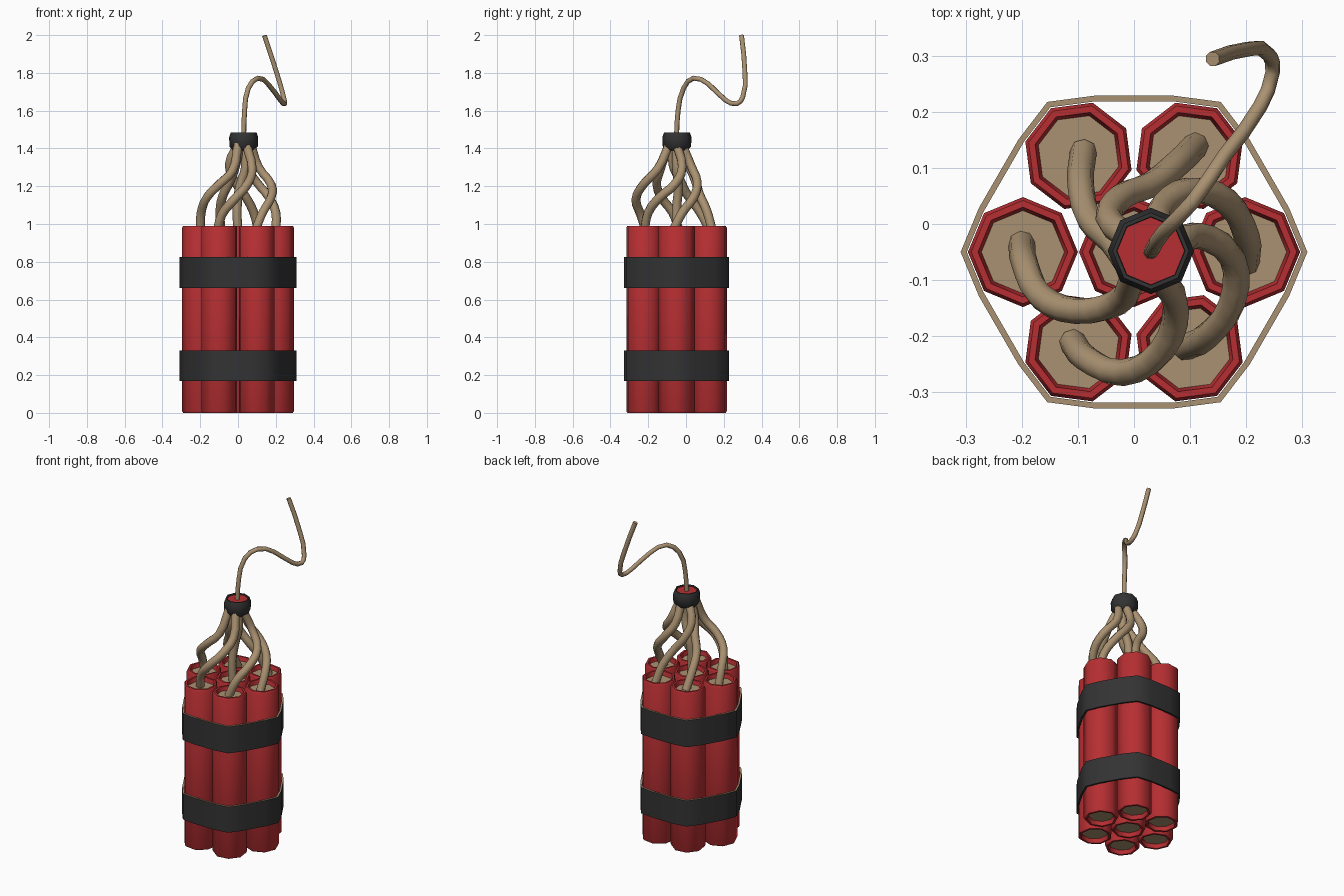
import bpy, bmesh, math

if "Cube" in bpy.data.objects:
    bpy.data.objects.remove(bpy.data.objects["Cube"])

CY = -0.05          # bundle axis sits slightly forward
SIDES = 8


def material(name, rgb):
    m = bpy.data.materials.new(name)
    m.diffuse_color = (*rgb, 1)
    m.use_nodes = True
    m.node_tree.nodes["Principled BSDF"].inputs["Base Color"].default_value = m.diffuse_color
    return m


RED = material("red paper", (0.47, 0.028, 0.032))
TAN = material("tan cord", (0.40, 0.285, 0.165))
BLACK = material("black tape", (0.033, 0.033, 0.033))


def shade(obj, angle):
    bpy.ops.object.select_all(action='DESELECT')
    obj.select_set(True)
    bpy.context.view_layer.objects.active = obj
    bpy.ops.object.shade_smooth_by_angle(angle=math.radians(angle))


def loft(name, rings, mats, ring_mats, caps=None, closed=False):
    """Skin a list of rings; ring_mats gives a material per strip, caps per end."""
    bm = bmesh.new()
    loops = [[bm.verts.new(p) for p in r] for r in rings]
    pairs = list(zip(loops, loops[1:] + (loops[:1] if closed else [])))
    for (a, b), mi in zip(pairs, ring_mats):
        for i in range(len(a)):
            j = (i + 1) % len(a)
            bm.faces.new((a[i], a[j], b[j], b[i])).material_index = mi
    if caps:
        bm.faces.new(loops[0]).material_index = caps[0]
        bm.faces.new(loops[-1]).material_index = caps[1]
    bmesh.ops.recalc_face_normals(bm, faces=bm.faces)
    me = bpy.data.meshes.new(name)
    bm.to_mesh(me)
    bm.free()
    for m in mats:
        me.materials.append(m)
    obj = bpy.data.objects.new(name, me)
    bpy.context.collection.objects.link(obj)
    shade(obj, 47)
    return obj


def ring(cx, cy, r, z, turn=0):
    return [(cx + r * math.cos(turn + math.tau * i / SIDES),
             cy + r * math.sin(turn + math.tau * i / SIDES), z) for i in range(SIDES)]


def tube(name, pts, radius, res=4):
    cu = bpy.data.curves.new(name, 'CURVE')
    cu.dimensions = '3D'
    cu.bevel_depth = radius
    cu.bevel_resolution = 2
    cu.use_fill_caps = True
    cu.resolution_u = res
    sp = cu.splines.new('BEZIER')
    sp.bezier_points.add(len(pts) - 1)
    for bp, p in zip(sp.bezier_points, pts):
        bp.co = p
        bp.handle_left_type = bp.handle_right_type = 'AUTO'
    cu.materials.append(TAN)
    obj = bpy.data.objects.new(name, cu)
    bpy.context.collection.objects.link(obj)
    bpy.ops.object.select_all(action='DESELECT')
    obj.select_set(True)
    bpy.context.view_layer.objects.active = obj
    bpy.ops.object.convert(target='MESH')
    shade(bpy.context.view_layer.objects.active, 47)


# Sticks: one in the middle, six around it, with recessed tan ends
angles = [math.radians(60 * k) for k in range(6)]
spots = [(0, CY, 0)] + [(0.198 * math.cos(a), CY + 0.198 * math.sin(a), a) for a in angles]
stick_profile = [(0.074, 0.025), (0.08, 0.0), (0.092, 0.0), (0.098, 0.01),
                 (0.098, 0.98), (0.092, 0.99), (0.08, 0.99), (0.074, 0.965)]
for n, (x, y, a) in enumerate(spots):
    loft(f"stick_{n}", [ring(x, y, r, z, a) for r, z in stick_profile],
         [RED, TAN], [0] * 7, caps=(1, 1))


# Tape bands wrapped around the outer sticks, tan on the inside and top edge
def wrap(r, z):
    pts = []
    for a in angles:
        cx, cy = 0.198 * math.cos(a), CY + 0.198 * math.sin(a)
        for d in (-45, 0, 45):
            t = a + math.radians(d)
            pts.append((cx + r * math.cos(t), cy + r * math.sin(t), z))
    return pts


for name, z0, z1 in (("lower_band", 0.17, 0.33), ("upper_band", 0.66, 0.825)):
    loft(name, [wrap(0.111, z0), wrap(0.111, z1), wrap(0.1, z1), wrap(0.1, z0)],
         [BLACK, TAN], [0, 1, 1, 0], closed=True)

# Short fuses swirling from each stick up into the collar
fuses = {
    "left": [(-0.2, -0.035, 0.96), (-0.195, -0.07, 1.06), (-0.165, -0.13, 1.14),
             (-0.1, -0.155, 1.21), (-0.03, -0.14, 1.28), (0.0, -0.09, 1.42)],
    "front_left": [(-0.11, -0.21, 0.96), (-0.085, -0.24, 1.05), (-0.02, -0.265, 1.13),
                   (0.05, -0.225, 1.21), (0.075, -0.15, 1.29), (0.045, -0.09, 1.42)],
    "front_right": [(0.09, -0.22, 0.96), (0.13, -0.2, 1.06), (0.175, -0.14, 1.14),
                    (0.175, -0.06, 1.21), (0.11, -0.02, 1.3), (0.07, -0.05, 1.42)],
    "right": [(0.2, -0.07, 0.96), (0.2, -0.02, 1.06), (0.165, 0.04, 1.14),
              (0.1, 0.06, 1.22), (0.05, 0.03, 1.3), (0.045, -0.02, 1.42)],
    "back_right": [(0.11, 0.14, 0.96), (0.08, 0.11, 1.07), (0.03, 0.07, 1.16),
                   (-0.02, 0.05, 1.23), (-0.045, 0.01, 1.32), (0.0, -0.03, 1.42)],
    "back_left": [(-0.09, 0.13, 0.96), (-0.095, 0.07, 1.07), (-0.08, 0.01, 1.15),
                  (-0.04, -0.03, 1.23), (-0.01, -0.07, 1.32), (0.01, -0.06, 1.42)],
    "centre": [(0, -0.05, 0.96), (-0.005, -0.05, 1.08), (0.01, -0.04, 1.2),
               (0.04, -0.05, 1.3), (0.03, -0.05, 1.42)],
}
for name, pts in fuses.items():
    tube(f"fuse_{name}", pts, 0.024, 3)

# Collar that gathers the fuses, with a red top
collar_profile = [(0.055, 1.39), (0.075, 1.41), (0.077, 1.46),
                  (0.068, 1.485), (0.061, 1.485), (0.06, 1.477)]
loft("collar", [ring(0.03, -0.048, r, z) for r, z in collar_profile],
     [BLACK, RED], [0] * 5, caps=(0, 1))

# Long main fuse with its bend and upturned tip
tube("main_fuse", [(0.03, -0.05, 1.46), (0.035, -0.042, 1.6), (0.055, -0.012, 1.72),
                   (0.105, 0.04, 1.772), (0.16, 0.12, 1.74), (0.225, 0.21, 1.655),
                   (0.247, 0.27, 1.637), (0.242, 0.3, 1.67), (0.205, 0.312, 1.8),
                   (0.14, 0.294, 1.998)], 0.0135, 2)
